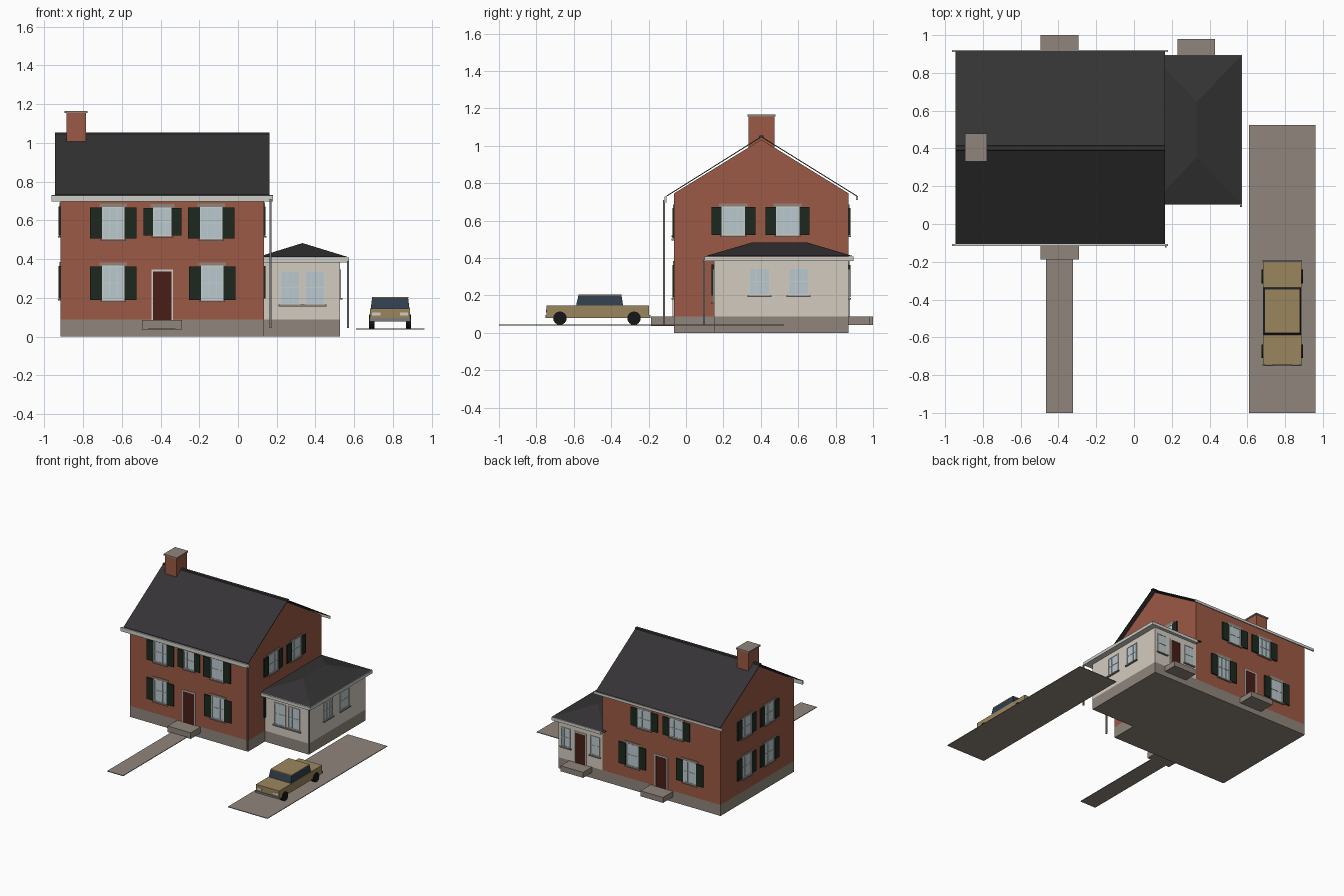
import bpy, bmesh, math

if "Cube" in bpy.data.objects:
    bpy.data.objects.remove(bpy.data.objects["Cube"])

# ---------- materials ----------
def mat(name, *c):
    m = bpy.data.materials.new(name)
    m.diffuse_color = (*c, 1)
    m.use_nodes = True
    m.node_tree.nodes["Principled BSDF"].inputs["Base Color"].default_value = m.diffuse_color
    return m

BRICK = mat("brick", .33, .10, .06)
STONE = mat("stone", .28, .24, .20)
SIDING = mat("siding", .65, .60, .53)
ROOF = mat("roofing", .035, .033, .035)
TRIM = mat("trim", .62, .62, .58)
GLASS = mat("glass", .48, .58, .63)
SHUT = mat("shutter_green", .012, .022, .014)
DOOR = mat("door_red", .065, .013, .008)
METAL = mat("grey_metal", .20, .20, .20)
TAN = mat("car_tan", .33, .24, .11)
CARGLASS = mat("car_glass", .03, .05, .075)
BLACK = mat("tyre_black", .008, .008, .008)

# ---------- helpers ----------
def mesh(name, verts, faces, m):
    me = bpy.data.meshes.new(name)
    me.from_pydata(verts, [], faces)
    bm = bmesh.new()
    bm.from_mesh(me)
    bmesh.ops.recalc_face_normals(bm, faces=bm.faces)
    bm.to_mesh(me)
    bm.free()
    ob = bpy.data.objects.new(name, me)
    bpy.context.collection.objects.link(ob)
    me.materials.append(m)
    return ob

def boxes(name, m, *specs):
    """One object from boxes given as (x0, x1, y0, y1, z0, z1)."""
    verts, faces = [], []
    for b in specs:
        o = len(verts)
        verts += [(b[i], b[2 + j], b[4 + k]) for i in (0, 1) for j in (0, 1) for k in (0, 1)]
        faces += [[o + i for i in f] for f in ((0, 1, 3, 2), (4, 6, 7, 5), (0, 4, 5, 1),
                                               (2, 3, 7, 6), (0, 2, 6, 4), (1, 5, 7, 3))]
    return mesh(name, verts, faces, m)

def prism(name, m, yz, x0, x1):
    """Extrude a y-z profile along x."""
    n = len(yz)
    verts = [(x, y, z) for x in (x0, x1) for y, z in yz]
    faces = [list(range(n)), list(range(n, 2 * n))]
    faces += [[i, (i + 1) % n, n + (i + 1) % n, n + i] for i in range(n)]
    return mesh(name, verts, faces, m)

# walls: (axis of the outward normal, sign, plane position)
X0, X1, Y0, Y1 = -.917, .134, -.064, .87
AX1, AY0 = .526, .15
FRONT, BACK, LEFT, RIGHT = ('y', -1, Y0), ('y', 1, Y1), ('x', -1, X0), ('x', 1, X1)
AFRONT, ARIGHT = ('y', -1, AY0), ('x', 1, AX1)

def panel(wall, u0, u1, z0, z1, d):
    axis, s, p = wall
    a, b = sorted((p - s * .004, p + s * d))
    return (u0, u1, a, b, z0, z1) if axis == 'y' else (a, b, u0, u1, z0, z1)

def window(label, wall, u, z0, z1, w, shutter=0, lintel=True, sill=True):
    a, b, t = u - w / 2, u + w / 2, .007
    zm = (z0 + z1) / 2
    P = lambda *q: panel(wall, *q)
    boxes(label + "_window_glass", GLASS, P(a, b, z0, z1, .002))
    bars = [P(a, a + t, z0, z1, .006), P(b - t, b, z0, z1, .006),
            P(a, b, z0, z0 + t, .006), P(a, b, z1 - t, z1, .006),
            P(a, b, zm - .003, zm + .003, .005)]
    bars += [P(a + w * f - .0015, a + w * f + .0015, z0, z1, .004) for f in (1 / 3, 2 / 3)]
    boxes(label + "_window_frame", TRIM, *bars)
    stone = []
    if lintel:
        stone.append(P(a - .013, b + .013, z1, z1 + .017, .005))
    if sill:
        stone.append(P(a - .008, b + .008, z0 - .009, z0, .013))
    if stone:
        boxes(label + "_window_lintel_and_sill", STONE, *stone)
    if shutter:
        boxes(label + "_shutters", SHUT, P(a - shutter, a, z0 + .003, z1 - .003, .009),
              P(b, b + shutter, z0 + .003, z1 - .003, .009))

def door(label, wall, u, w, z1):
    a, b, t, z0 = u - w / 2, u + w / 2, .009, .085
    boxes(label + "_door", DOOR, panel(wall, a, b, z0, z1, .003))
    boxes(label + "_door_frame", TRIM, panel(wall, a - t, a, z0, z1, .007),
          panel(wall, b, b + t, z0, z1, .007), panel(wall, a - t, b + t, z1, z1 + t, .007))

# ---------- main house ----------
YR = (Y0 + Y1) / 2
prism("brick_house_walls", BRICK, [(Y0, .088), (Y1, .088), (Y1, .745), (YR, 1.033), (Y0, .745)], X0, X1)
boxes("house_foundation", STONE, (X0, X1, Y0, Y1, 0, .088))
RX0, RX1 = -.945, .163
prism("house_roof", ROOF, [(-.105, .727), (YR, 1.045), (.915, .727), (.915, .733), (YR, 1.051), (-.105, .733)], RX0, RX1)
prism("roof_ridge_cap", ROOF, [(YR - .013, 1.045), (YR + .013, 1.045), (YR + .011, 1.054), (YR - .011, 1.054)], RX0, RX1)
boxes("house_gutters", TRIM, (-.964, .18, -.116, -.105, .697, .728), (-.964, .18, .91, .92, .71, .73))
boxes("chimney", BRICK, (-.886, -.784, .335, .473, .93, 1.157))
boxes("chimney_cap", STONE, (-.895, -.778, .33, .478, 1.155, 1.166))

# main house windows and doors
for side, u, u2 in (("left", -.644, -.644), ("right", -.139, -.132)):
    window("front_upper_" + side, FRONT, u, .503, .67, .116, .062)
    window("front_lower_" + side, FRONT, u2, .187, .366, .116, .062)
window("front_upper_middle", FRONT, -.39, .52, .667, .096, .05)
door("front", FRONT, -.391, .095, .337)
for i, u in enumerate((.253, .543)):
    for wname, wall in (("left", LEFT), ("right", RIGHT)):
        window(f"{wname}_side_upper_{i}", wall, u, .52, .675, .125, .055)
        if wall is LEFT or i == 0:
            window(f"{wname}_side_lower_{i}", wall, u, .195, .368, .125, .055)
for i, (ul, uh) in enumerate(((-.645, -.525), (-.135, -.24))):
    window(f"back_lower_{i}", BACK, ul, .187, .366, .116, .062)
    window(f"back_upper_{i}", BACK, uh, .52, .67, .116, .062)
door("back", BACK, -.391, .095, .337)

# ---------- side annex ----------
boxes("annex_walls", SIDING, (X1 - .002, AX1, AY0, Y1, .088, .395))
boxes("annex_foundation", STONE, (X1 - .002, AX1, AY0, Y1, 0, .088))
boxes("annex_fascia", TRIM, (X1, .572, .10, .895, .384, .408))
ex0, ex1, ey0, ey1, ez, rz = .097, .57, .105, .893, .41, .483
mesh("annex_hip_roof", [(ex0, ey0, ez), (ex1, ey0, ez), (ex1, ey1, ez), (ex0, ey1, ez), (.333, .354, rz), (.333, .647, rz)],
     [(0, 1, 4), (1, 2, 5, 4), (2, 3, 5), (3, 0, 4, 5), (0, 3, 2, 1)], ROOF)
for i, u in enumerate((.27, .396)):
    window(f"annex_front_{i}", AFRONT, u, .165, .342, .104, lintel=False, sill=False)
boxes("annex_front_sill", STONE, panel(AFRONT, .21, .458, .155, .165, .013))
for i, u in enumerate((.393, .602)):
    window(f"annex_right_{i}", ARIGHT, u, .2, .347, .113, lintel=False)
for i, u in enumerate((.2, .46)):
    window(f"annex_back_{i}", BACK, u, .187, .342, .085, lintel=False)
door("annex_back", BACK, .33, .085, .33)

# ---------- downspouts ----------
boxes("downspouts", METAL, (.163, .173, -.124, -.113, .045, .71), (.562, .572, .09, .101, .045, .39))

# ---------- steps and paving ----------
boxes("front_step", STONE, (-.495, -.29, -.188, Y0, .037, .086))
boxes("house_back_step", STONE, (-.495, -.295, Y1, 1.0, .042, .086))
boxes("annex_back_step", STONE, (.23, .43, Y1, .98, .042, .086))
boxes("front_path", STONE, (-.465, -.323, -1, -.18, .038, .043))
boxes("driveway", STONE, (.61, .962, -1, .525, .038, .043))

# ---------- car ----------
boxes("car_body", TAN, (.682, .888, -.745, -.198, .078, .145))
cx = .785
cab = [(cx + sx * w, y, z) for w, ya, yb, z in ((.1, -.588, -.336, .144), (.093, -.575, -.345, .2))
       for sx, y in ((-1, ya), (1, ya), (1, yb), (-1, yb))]
mesh("car_cabin_glass", cab, [(0, 1, 2, 3), (4, 5, 6, 7)] + [(i, (i + 1) % 4, 4 + (i + 1) % 4, 4 + i) for i in range(4)], CARGLASS)
boxes("car_roof", TAN, (cx - .094, cx + .094, -.576, -.344, .199, .205))
boxes("car_bumpers", METAL, (.68, .89, -.752, -.744, .08, .095), (.68, .89, -.199, -.19, .08, .095))
boxes("car_headlights", TRIM, (.692, .735, -.748, -.744, .108, .124), (.835, .878, -.748, -.744, .108, .124))
for fname, y in (("front", -.674), ("rear", -.278)):
    for sname, x in (("left", .69), ("right", .88)):
        n, r = 16, .036
        ring = [(y + r * math.cos(2 * math.pi * k / n), .078 + r * math.sin(2 * math.pi * k / n)) for k in range(n)]
        prism(f"car_{fname}_{sname}_wheel", BLACK, ring, x - .014, x + .014)
